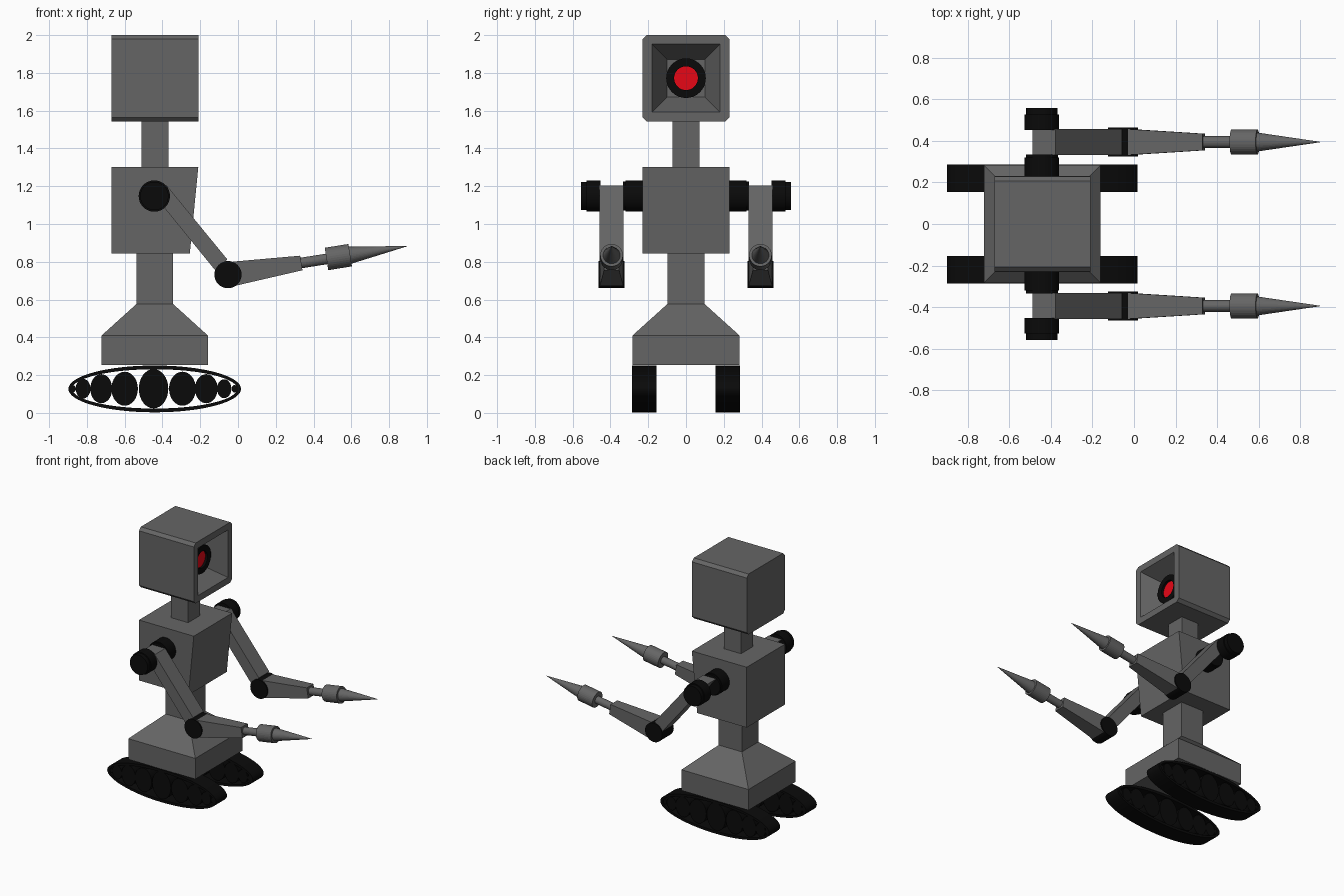
import bpy, bmesh, math
from mathutils import Matrix, Vector

if "Cube" in bpy.data.objects:
    bpy.data.objects.remove(bpy.data.objects["Cube"])


def material(name, rgb):
    m = bpy.data.materials.new(name)
    m.diffuse_color = (*rgb, 1)
    m.use_nodes = True
    m.node_tree.nodes["Principled BSDF"].inputs["Base Color"].default_value = m.diffuse_color
    return m


GREY = material("dark_grey_metal", (0.13, 0.13, 0.13))
BLACK = material("black_rubber", (0.003, 0.003, 0.003))
RED = material("red_lens", (0.8, 0.002, 0.008))


def loft(name, loops, mat=GREY, smooth=False, mirror=False, closed=False, xf=None):
    """Skin a row of equal-length loops; cap the ends, or join last to first."""
    bm = bmesh.new()
    rings = [[bm.verts.new(p) for p in lp] for lp in loops]
    pairs = list(zip(rings, rings[1:]))
    if closed:
        pairs.append((rings[-1], rings[0]))
    else:
        bm.faces.new(rings[0])
        bm.faces.new(rings[-1])
    n = len(rings[0])
    for a, b in pairs:
        for i in range(n):
            j = (i + 1) % n
            bm.faces.new((a[i], a[j], b[j], b[i]))
    bmesh.ops.remove_doubles(bm, verts=bm.verts, dist=1e-5)
    bmesh.ops.recalc_face_normals(bm, faces=bm.faces)
    if xf:
        bm.transform(xf)
    me = bpy.data.meshes.new(name)
    bm.to_mesh(me)
    bm.free()
    ob = bpy.data.objects.new(name, me)
    bpy.context.collection.objects.link(ob)
    me.materials.append(mat)
    if smooth:
        bpy.ops.object.select_all(action='DESELECT')
        ob.select_set(True)
        bpy.context.view_layer.objects.active = ob
        bpy.ops.object.shade_smooth_by_angle(angle=math.radians(35))
    if mirror:
        ob.modifiers.new("mirror", 'MIRROR').use_axis = (False, True, False)
    return ob


def rect_z(z, x0, x1, h):
    return [(x0, -h, z), (x1, -h, z), (x1, h, z), (x0, h, z)]


def oct_x(x, h, c, z):
    k = h - c
    pts = [(h, -k), (h, k), (k, h), (-k, h), (-h, k), (-h, -k), (-k, -h), (k, -h)]
    return [(x, a, z + b) for a, b in pts]


def rect_x(x, hy, hz):
    return [(x, -hy, -hz), (x, hy, -hz), (x, hy, hz), (x, -hy, hz)]


def circle_x(x, r, z=0, n=32):
    return [(x, r * math.cos(t), z + r * math.sin(t))
            for t in (2 * math.pi * i / n for i in range(n))]


def ellipse_y(y, cx, cz, rx, rz, n=32):
    return [(cx + rx * math.cos(t), y, cz + rz * math.sin(t))
            for t in (2 * math.pi * i / n for i in range(n))]


# Body column
loft("base", [rect_z(.253, -.722, -.16, .283), rect_z(.41, -.722, -.16, .283),
              rect_z(.576, -.538, -.343, .099)])
loft("waist", [rect_z(.57, -.538, -.343, .099), rect_z(.86, -.538, -.343, .099)])
loft("torso", [rect_z(.845, -.67, -.255, .23), rect_z(1.303, -.67, -.21, .23)])
loft("neck", [rect_z(1.295, -.512, -.368, .072), rect_z(1.555, -.512, -.368, .072)])

# Head with tapered recess on the +x side
HZ = 1.772
loft("head", [oct_x(-.67, .229, .022, HZ), oct_x(-.21, .229, .022, HZ),
              oct_x(-.21, .18, 0, HZ), oct_x(-.38, .1, 0, HZ)])
loft("eye_ring", [circle_x(-.39, .105, HZ), circle_x(-.30, .105, HZ),
                  circle_x(-.30, .063, HZ), circle_x(-.39, .063, HZ)],
     BLACK, smooth=True, closed=True)
loft("eye_lens", [circle_x(-.385, .064, HZ), circle_x(-.318, .064, HZ)], RED, smooth=True)

# Tracks: open elliptical belts with a row of wheels
TX, TZ = -.441, .127
loft("track_belt", [ellipse_y(y, TX, TZ, .457 - d, .124 - d, 64)
                    for y, d in ((.155, 0), (.285, 0), (.285, .02), (.155, .02))],
     BLACK, smooth=True, mirror=True, closed=True)
wheels = [(-.447, .078, .104), (-.6, .07, .09), (-.294, .071, .09), (-.724, .058, .077),
          (-.168, .06, .077), (-.82, .039, .052), (-.073, .038, .05),
          (-.872, .014, .018), (-.018, .015, .02)]
for i, (x, rx, rz) in enumerate(wheels):
    loft(f"track_wheel_{i + 1}", [ellipse_y(.162, x, .128, rx, rz), ellipse_y(.278, x, .128, rx, rz)],
         BLACK, smooth=True, mirror=True)

# Shoulder joints, stepped discs on each side of the upper arm
SX, SZ = -.443, 1.148
for name, prof in (("shoulder_inner", ((.225, .083), (.32, .083), (.32, .077), (.333, .077))),
                   ("shoulder_outer", ((.452, .083), (.527, .083),
                                       (.527, .075), (.557, .075)))):
    loft(name, [ellipse_y(y, SX, SZ, r, r) for y, r in prof], BLACK, smooth=True, mirror=True)

# Upper arm
AY = .394
arm = [(-.487, 1.205), (-.378, 1.205), (-.057, .813), (-.115, .748)]
loft("upper_arm", [[(x, y, z) for x, z in arm] for y in (AY - .063, AY + .063)], mirror=True)

# Elbow and forearm tool, built along x then tilted at the elbow
EX, EZ = -.053, .732
loft("elbow", [ellipse_y(y, EX, EZ, .072, .072) for y in (AY - .069, AY + .069)],
     BLACK, smooth=True, mirror=True)
XF = Matrix.Translation(Vector((EX, AY, EZ))) @ Matrix.Rotation(-math.atan(.159), 4, 'Y')
loft("forearm", [rect_x(.035, .062, .064), rect_x(.393, .04, .039)], mirror=True, xf=XF)
loft("wrist_rod", [circle_x(.38, .028), circle_x(.54, .028)], mirror=True, xf=XF)
loft("spike_socket", [circle_x(.528, .06), circle_x(.655, .06)], mirror=True, xf=XF)
loft("spike", [circle_x(.65, .046), circle_x(.96, .001)], mirror=True, xf=XF)
